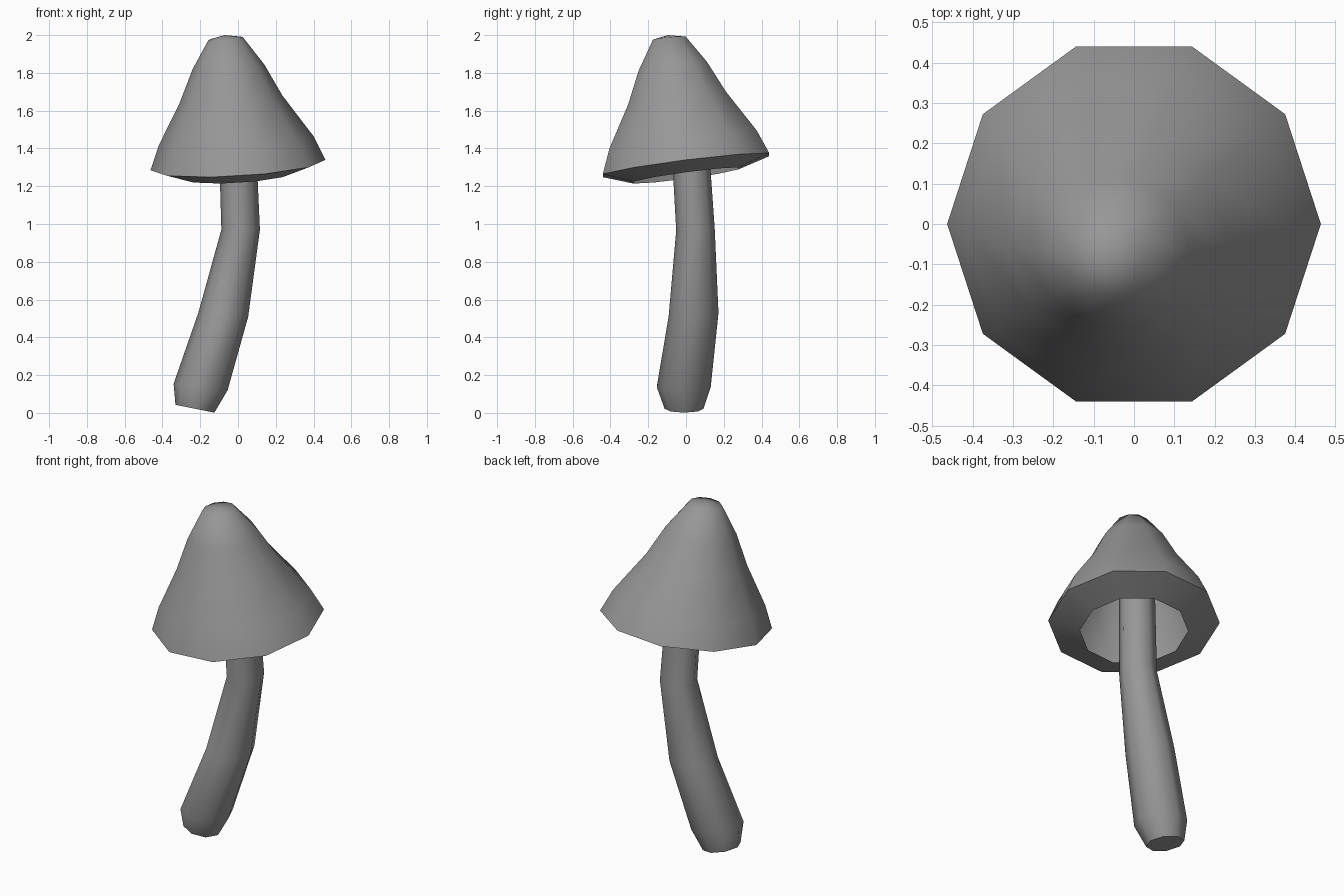
import bpy, bmesh, math

if "Cube" in bpy.data.objects:
    bpy.data.objects.remove(bpy.data.objects["Cube"])

grey = bpy.data.materials.new("dark_grey")
grey.diffuse_color = (0.31, 0.31, 0.31, 1)
grey.use_nodes = True
grey.node_tree.nodes["Principled BSDF"].inputs["Base Color"].default_value = grey.diffuse_color


def loft(name, sides, rings, cap_start=False, cap_end=False, apex=None):
    """Skin tilted rings given as (centre x, y, z, radius, x slope, y slope)."""
    bm = bmesh.new()
    loops = []
    for cx, cy, cz, r, sx, sy in rings:
        loop = []
        for i in range(sides):
            a = 2 * math.pi * i / sides
            dx, dy = r * math.cos(a), r * math.sin(a)
            loop.append(bm.verts.new((cx + dx, cy + dy, cz + sx * dx + sy * dy)))
        loops.append(loop)
    for lo, hi in zip(loops, loops[1:]):
        for i in range(sides):
            j = (i + 1) % sides
            bm.faces.new((lo[i], lo[j], hi[j], hi[i]))
    if cap_start:
        bm.faces.new(loops[0][::-1])
    if cap_end:
        bm.faces.new(loops[-1])
    if apex:
        tip = bm.verts.new(apex)
        for i in range(sides):
            bm.faces.new((loops[-1][i], loops[-1][(i + 1) % sides], tip))
    mesh = bpy.data.meshes.new(name)
    bm.to_mesh(mesh)
    bm.free()
    mesh.materials.append(grey)
    obj = bpy.data.objects.new(name, mesh)
    bpy.context.collection.objects.link(obj)
    bpy.ops.object.select_all(action='DESELECT')
    obj.select_set(True)
    bpy.context.view_layer.objects.active = obj
    bpy.ops.object.shade_smooth_by_angle(angle=math.radians(50))
    return obj


# Hollow tilted cap: underside lip, rim, then up to the tip
loft("cap", 10, [
    (0.00, 0.00, 1.257, 0.292, 0.06, 0.135),
    (0.00, 0.00, 1.312, 0.463, 0.06, 0.126),
    (-0.01, -0.015, 1.440, 0.410, 0.06, 0.120),
    (-0.038, -0.048, 1.660, 0.272, 0.08, 0.135),
    (-0.050, -0.070, 1.832, 0.190, 0.06, 0.130),
    (-0.065, -0.088, 1.982, 0.091, 0.08, 0.090),
], apex=(-0.07, -0.095, 2.0))

# Curved stem running up into the cap
loft("stem", 8, [
    (-0.228, -0.010, 0.022, 0.103, -0.20, 0.00),
    (-0.198, -0.012, 0.137, 0.143, -0.12, 0.00),
    (-0.078, 0.040, 0.520, 0.132, -0.08, 0.07),
    (0.014, 0.050, 0.970, 0.102, 0.00, 0.05),
    (-0.004, 0.020, 1.450, 0.098, 0.04, 0.06),
], cap_start=True, cap_end=True)
